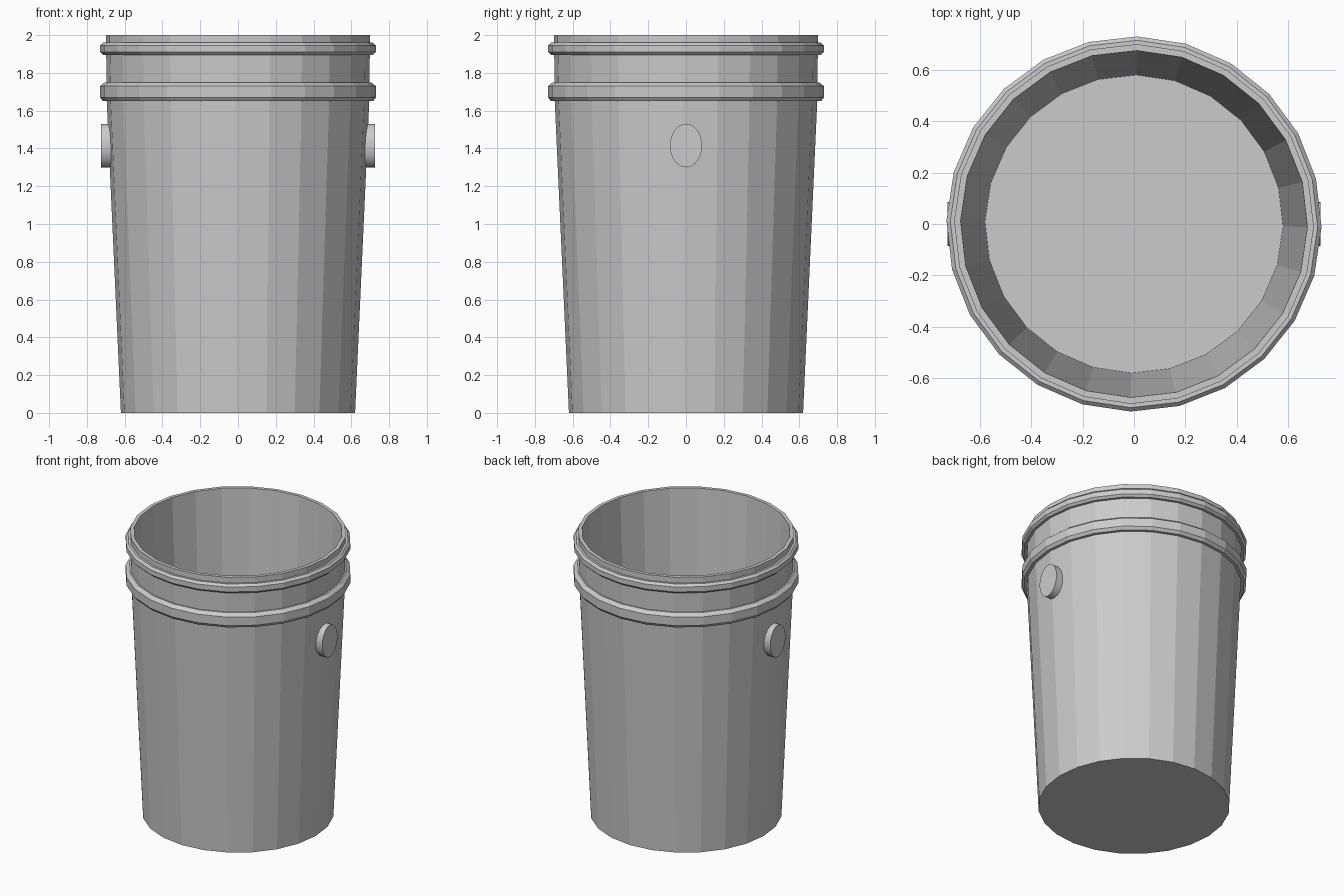
import bpy, bmesh
from math import sin, cos, radians, tau

cube = bpy.data.objects.get("Cube")
if cube:
    bpy.data.objects.remove(cube)

SIDES = 24
TURN = radians(-1)

grey = bpy.data.materials.new("grey plastic")
grey.use_nodes = True
colour = (0.6, 0.6, 0.6, 1)
grey.diffuse_color = colour
grey.node_tree.nodes["Principled BSDF"].inputs["Base Color"].default_value = colour


def finish(name, bm):
    bmesh.ops.recalc_face_normals(bm, faces=bm.faces)
    mesh = bpy.data.meshes.new(name)
    bm.to_mesh(mesh)
    bm.free()
    mesh.materials.append(grey)
    obj = bpy.data.objects.new(name, mesh)
    bpy.context.collection.objects.link(obj)
    return obj


def lathe(name, profile):
    """Revolve (radius, height) points into a faceted solid, capping both ends."""
    bm = bmesh.new()
    rings = [[bm.verts.new((r * cos(TURN + tau * i / SIDES),
                            r * sin(TURN + tau * i / SIDES), z))
              for i in range(SIDES)] for r, z in profile]
    for low, high in zip(rings, rings[1:]):
        for i in range(SIDES):
            j = (i + 1) % SIDES
            bm.faces.new((low[i], low[j], high[j], high[i]))
    bm.faces.new(rings[0])
    bm.faces.new(rings[-1])
    return finish(name, bm)


# Bucket: tapered wall, two chamfered bands, rim, then the inside down to the floor
lathe("bucket_body", [
    (0.62, 0), (0.695, 1.65),
    (0.715, 1.65), (0.73, 1.67), (0.73, 1.73), (0.705, 1.75), (0.695, 1.75),
    (0.698, 1.895),
    (0.715, 1.895), (0.73, 1.91), (0.73, 1.945), (0.715, 1.96), (0.70, 1.96),
    (0.70, 2.0), (0.675, 2.0),
    (0.58, 0.03),
])

# Oval handle studs on both sides
for side, name in ((1, "left_handle_stud"), (-1, "right_handle_stud")):
    bm = bmesh.new()
    bmesh.ops.create_cone(bm, cap_ends=True, segments=32,
                          radius1=1, radius2=1, depth=1)
    for v in bm.verts:
        x, y, z = v.co
        v.co = (side * (0.695 + 0.06 * z), 0.085 * y, 1.415 + 0.115 * x)
    stud = finish(name, bm)
    bpy.ops.object.select_all(action="DESELECT")
    stud.select_set(True)
    bpy.context.view_layer.objects.active = stud
    bpy.ops.object.shade_smooth_by_angle(angle=radians(30))
